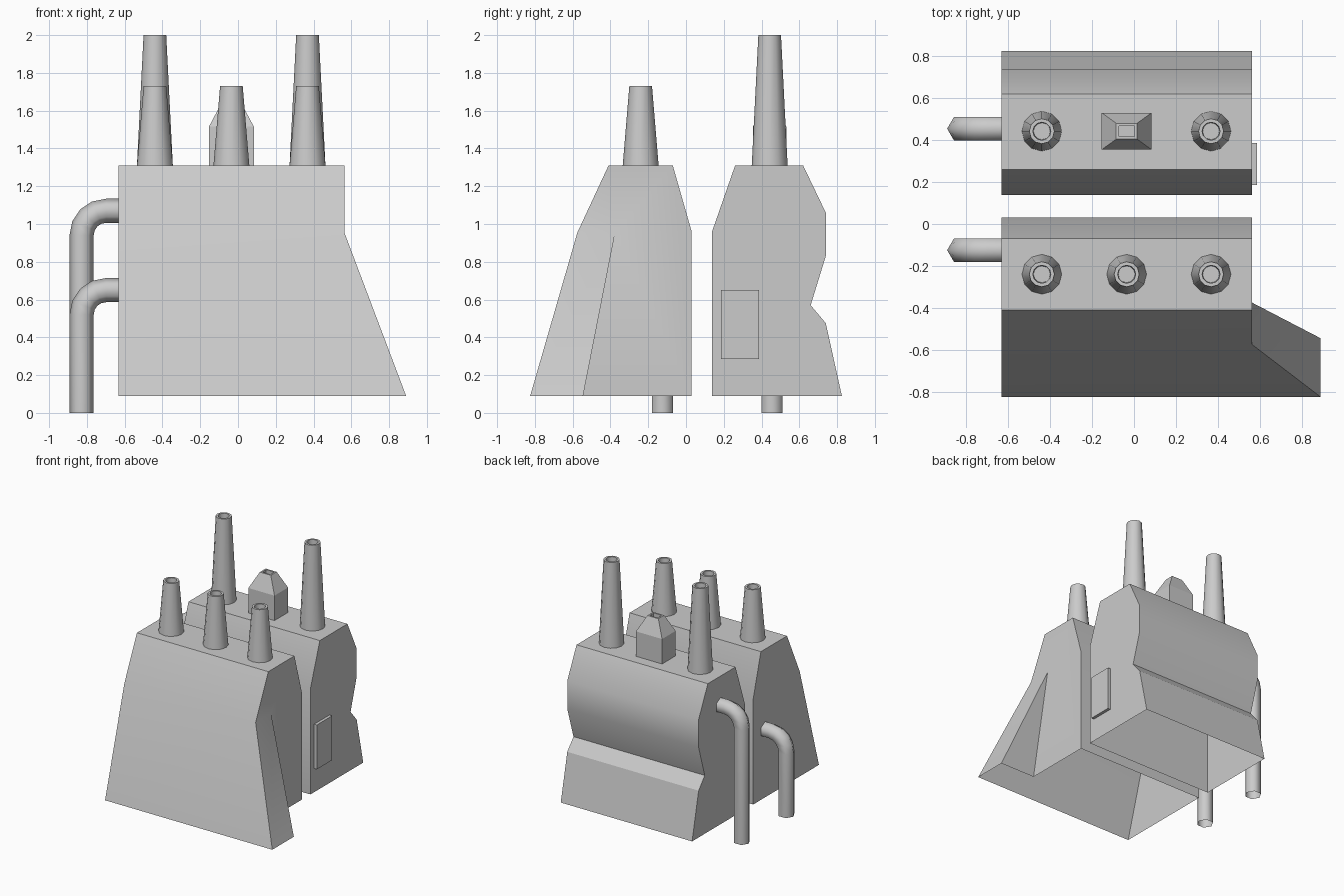
import bpy, bmesh, math

if "Cube" in bpy.data.objects:
    bpy.data.objects.remove(bpy.data.objects["Cube"])

X0, X1, XW, ROOF = -0.633, 0.563, 0.89, 1.31


def finish(name, bm, angle):
    bmesh.ops.recalc_face_normals(bm, faces=bm.faces)
    me = bpy.data.meshes.new(name)
    bm.to_mesh(me)
    bm.free()
    ob = bpy.data.objects.new(name, me)
    bpy.context.collection.objects.link(ob)
    bpy.ops.object.select_all(action='DESELECT')
    ob.select_set(True)
    bpy.context.view_layer.objects.active = ob
    bpy.ops.object.shade_smooth_by_angle(angle=math.radians(angle))


def loft(name, rings, angle=31, caps=(True, True), closed=True):
    """Join rings of equal length with side faces, optionally capping the ends."""
    bm = bmesh.new()
    vr = [[bm.verts.new(p) for p in r] for r in rings]
    n = len(vr[0])
    for a, b in zip(vr, vr[1:]):
        for i in range(n if closed else n - 1):
            j = (i + 1) % n
            bm.faces.new((a[i], a[j], b[j], b[i]))
    for ring, cap in ((vr[0], caps[0]), (vr[-1], caps[1])):
        if cap:
            bm.faces.new(ring)
    finish(name, bm, angle)


def circle(x, y, z, r, n=12):
    return [(x + r * math.cos(2 * math.pi * i / n),
             y + r * math.sin(2 * math.pi * i / n), z) for i in range(n)]


def rect(x, y, z, hx, hy):
    return [(x - hx, y - hy, z), (x + hx, y - hy, z),
            (x + hx, y + hy, z), (x - hx, y + hy, z)]


# Rear block: extruded side profile with a notched back, open underneath
rear = [(0.138, 0.09), (0.138, 0.96), (0.26, ROOF), (0.62, ROOF), (0.74, 1.06),
        (0.74, 0.83), (0.66, 0.57), (0.74, 0.475), (0.825, 0.09)]
loft("rear_block", [[(x, y, z) for y, z in rear] for x in (X0, X1)],
     angle=26.5, closed=False)

# Front block: side profile with a flared buttress, open underneath
front = [(-0.825, 0.09), (-0.575, 0.955), (-0.41, ROOF), (-0.07, ROOF),
         (0.03, 0.96), (0.03, 0.09)]
bm = bmesh.new()
L = [bm.verts.new((X0, y, z)) for y, z in front]
R = [bm.verts.new((XW if i == 0 else X1, y, z)) for i, (y, z) in enumerate(front)]
wing_top = bm.verts.new((X1, -0.375, 0.955))
wing_out = bm.verts.new((XW, -0.545, 0.09))
wing_in = bm.verts.new((X1, -0.545, 0.09))
for i in range(5):
    bm.faces.new((L[i], L[i + 1], R[i + 1], R[i]))
bm.faces.new(L)
bm.faces.new((R[0], R[1], wing_top, wing_out))
bm.faces.new((wing_top, wing_in, wing_out))
bm.faces.new(R[1:] + [wing_in, wing_top])
finish("front_block", bm, 30)

# Tapered chimneys with hollow tops
for row, y, top, xs in (("front", -0.24, 1.73, (-0.44, -0.035, 0.368)),
                        ("rear", 0.443, 2.0, (-0.44, 0.368))):
    for k, x in enumerate(xs):
        loft(f"{row}_chimney_{k + 1}",
             [circle(x, y, ROOF, 0.095), circle(x, y, top, 0.06),
              circle(x, y, top, 0.043), circle(x, y, top - 0.06, 0.04)],
             caps=(False, True))

# Roof vent: box with tapered hood and a small opening
vx, vy = -0.035, 0.443
loft("roof_vent", [rect(vx, vy, ROOF, 0.119, 0.088), rect(vx, vy, 1.515, 0.119, 0.088),
                   rect(vx, vy, 1.645, 0.05, 0.038), rect(vx, vy, 1.645, 0.037, 0.025),
                   rect(vx, vy, 1.61, 0.037, 0.025)], angle=20, caps=(False, True))

# Door panel on the right side of the rear block
loft("door_panel", [rect(0.573, 0.286, z, 0.015, 0.1) for z in (0.285, 0.65)])

# Bent six-sided drain pipes on the left side, open at both ends
PX, BEND, PR = -0.828, 0.13, 0.064
for name, y, top in (("rear_pipe", 0.455, 1.07), ("front_pipe", -0.125, 0.65)):
    path = [(PX, 0, 0)]
    for i in range(5):
        a = math.pi / 2 * i / 4
        path.append((PX + BEND * (1 - math.cos(a)), top - BEND * (1 - math.sin(a)), a))
    path.append((X0 + 0.01, top, math.pi / 2))
    rings = []
    for x, z, a in path:
        rings.append([(x - s * math.cos(a), y + t, z + s * math.sin(a))
                      for s, t, _ in circle(0, 0, 0, PR, 6)])
    loft(name, rings, angle=65, caps=(False, False))
